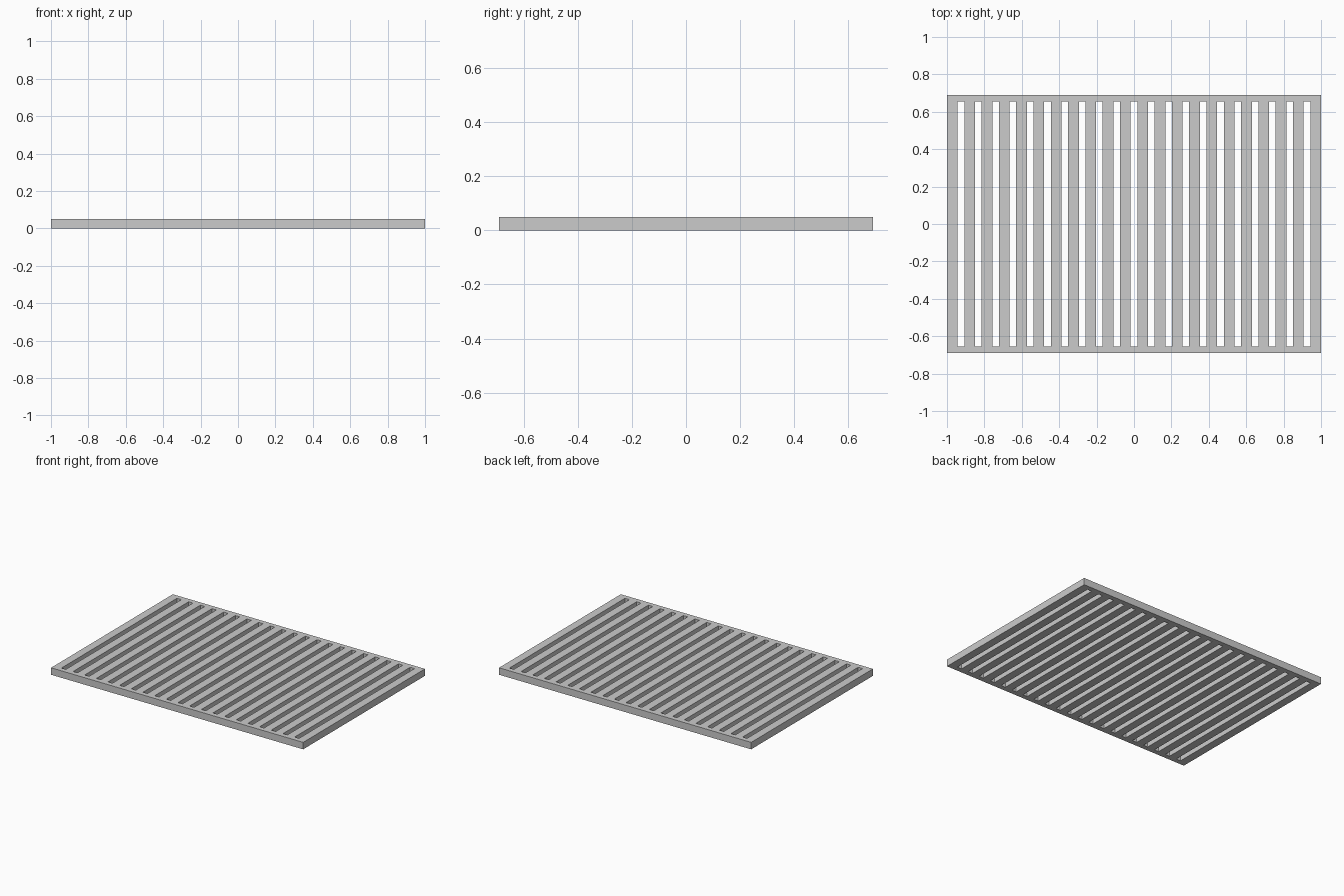
import bpy, bmesh

if "Cube" in bpy.data.objects:
    bpy.data.objects.remove(bpy.data.objects["Cube"])

W, D, H = 2.0, 1.38, 0.05      # overall size
SLOTS = 21
SLOT_W = 0.035                 # slot width
RAIL = 0.035                   # end rail depth
BAR_W = (W - SLOTS * SLOT_W) / (SLOTS + 1)

# Grid lines: alternating bars and slots in x, rail / slot / rail in y
xs = [-W / 2]
for i in range(2 * SLOTS + 1):
    xs.append(xs[-1] + (SLOT_W if i % 2 else BAR_W))
ys = [-D / 2, -D / 2 + RAIL, D / 2 - RAIL, D / 2]

# Flat grate outline with slot cells left open
bm = bmesh.new()
grid = [[bm.verts.new((x, y, 0)) for y in ys] for x in xs]
for i in range(len(xs) - 1):
    for j in range(3):
        if i % 2 and j == 1:
            continue
        bm.faces.new((grid[i][j], grid[i + 1][j], grid[i + 1][j + 1], grid[i][j + 1]))

# Thickness
ext = bmesh.ops.extrude_face_region(bm, geom=bm.faces[:], use_keep_orig=True)
top = [v for v in ext["geom"] if isinstance(v, bmesh.types.BMVert)]
bmesh.ops.translate(bm, verts=top, vec=(0, 0, H))
bmesh.ops.recalc_face_normals(bm, faces=bm.faces[:])

mesh = bpy.data.meshes.new("slotted_grate")
bm.to_mesh(mesh)
bm.free()
bpy.context.collection.objects.link(bpy.data.objects.new("slotted_grate", mesh))
